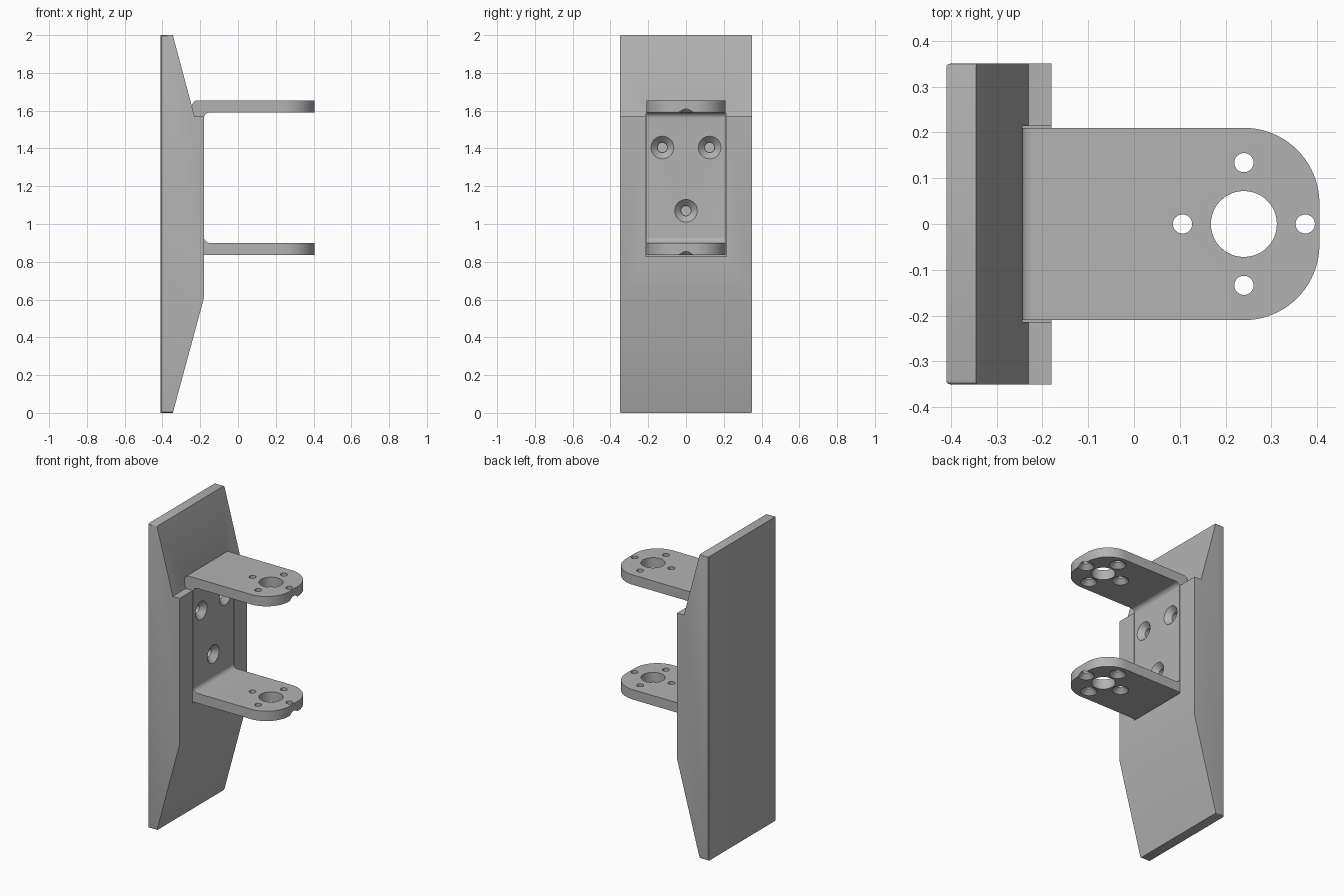
import bpy, bmesh, math
from mathutils import Vector

cube = bpy.data.objects.get("Cube")
if cube:
    bpy.data.objects.remove(cube, do_unlink=True)

grey = bpy.data.materials.new("plain grey")
grey.use_nodes = True
colour = (0.45, 0.45, 0.45, 1)
grey.diffuse_color = colour
grey.node_tree.nodes["Principled BSDF"].inputs["Base Color"].default_value = colour


def add_object(name, bm):
    bmesh.ops.recalc_face_normals(bm, faces=bm.faces)
    mesh = bpy.data.meshes.new(name)
    bm.to_mesh(mesh)
    bm.free()
    mesh.materials.append(grey)
    obj = bpy.data.objects.new(name, mesh)
    bpy.context.collection.objects.link(obj)
    return obj


def rounded(corners, steps=10):
    """Outline from (a, b, radius) corners, each filleted with its radius."""
    points = []
    for i, (a, b, r) in enumerate(corners):
        p = Vector((a, b))
        if r == 0:
            points.append(p)
            continue
        u = (Vector(corners[i - 1][:2]) - p).normalized() * r
        v = (Vector(corners[(i + 1) % len(corners)][:2]) - p).normalized() * r
        for k in range(steps + 1):
            t = math.pi / 2 * k / steps
            points.append(p + u * (1 - math.sin(t)) + v * (1 - math.cos(t)))
    return points


def prism(name, outline, low, high, axis):
    """Extrude an xz outline along y, or an xy outline along z."""
    bm = bmesh.new()
    place = (lambda a, b: (a, low, b)) if axis == "y" else (lambda a, b: (a, b, low))
    face = bm.faces.new([bm.verts.new(place(*p)) for p in outline])
    out = bmesh.ops.extrude_face_region(bm, geom=[face])
    shift = Vector((0, high - low, 0)) if axis == "y" else Vector((0, 0, high - low))
    moved = [g for g in out["geom"] if isinstance(g, bmesh.types.BMVert)]
    bmesh.ops.translate(bm, verts=moved, vec=shift)
    return add_object(name, bm)


def drill(start, direction, sections, sides=32):
    """Turned cutter from (distance, radius) sections along a direction."""
    bm = bmesh.new()
    turn = Vector(direction).to_track_quat("Z", "Y")
    rings = []
    for d, r in sections:
        ring = []
        for k in range(sides):
            t = math.tau * k / sides
            local = Vector((r * math.cos(t), r * math.sin(t), d))
            ring.append(bm.verts.new(Vector(start) + turn @ local))
        rings.append(ring)
    for low, high in zip(rings, rings[1:]):
        for k in range(sides):
            n = (k + 1) % sides
            bm.faces.new((low[k], low[n], high[n], high[k]))
    bm.faces.new(rings[0])
    bm.faces.new(rings[-1])
    return add_object("drill", bm)


def combine(obj, cutter, operation="DIFFERENCE"):
    """Apply a boolean and discard the helper."""
    mod = obj.modifiers.new("cut", "BOOLEAN")
    mod.operation, mod.solver, mod.object = operation, "EXACT", cutter
    bpy.context.view_layer.update()
    result = bpy.data.meshes.new_from_object(
        obj.evaluated_get(bpy.context.evaluated_depsgraph_get()))
    obj.modifiers.clear()
    obj.data = result
    bpy.data.objects.remove(cutter, do_unlink=True)


BACK, FACE, TIP = -0.243, -0.18, 0.405
LOW, HIGH, THICK = 0.835, 1.655, 0.065
HALF = 0.21

# Tapered mounting block, with softened short edges at both ends
block = prism("mounting_block", [(-0.41, 0), (-0.345, 0), (FACE, 0.61), (FACE, 1.57),
                                 (-0.23, 1.57), (-0.345, 2), (-0.41, 2)], -0.35, 0.35, "y")
bm = bmesh.new()
bm.from_mesh(block.data)
ends = [e for e in bm.edges if all(v.co.z in (0, 2) for v in e.verts)
        and abs(e.verts[0].co.y - e.verts[1].co.y) < 0.01]
bmesh.ops.bevel(bm, geom=ends, offset=0.008, segments=3, profile=0.5, affect="EDGES")
bm.to_mesh(block.data)
bm.free()

# Pocket that receives the bracket
pocket = prism("pocket", [(BACK, LOW - 0.008), (0, LOW - 0.008), (0, 1.7), (BACK, 1.7)],
               -HALF - 0.004, HALF + 0.004, "y")
combine(block, pocket)

# U-shaped bracket: side profile intersected with the rounded plan
side = rounded([(BACK, LOW, 0.03), (0.5, LOW, 0), (0.5, LOW + THICK, 0),
                (FACE, LOW + THICK, 0.03), (FACE, HIGH - THICK, 0.03),
                (0.5, HIGH - THICK, 0), (0.5, HIGH, 0), (BACK, HIGH, 0.03)])
bracket = prism("u_bracket", side, -0.3, 0.3, "y")
plan = rounded([(-0.4, -HALF, 0), (TIP, -HALF, 0.165), (TIP, HALF, 0.165), (-0.4, HALF, 0)], 20)
combine(bracket, prism("plan", plan, 0.5, 1.9, "z"), "INTERSECT")

# Countersunk screw holes through the back plate
for y, z in ((-0.125, 1.405), (0.125, 1.405), (0, 1.07)):
    sink = [(-0.01, 0.06), (0, 0.06), (0.033, 0.027), (0.1, 0.027)]
    combine(bracket, drill((FACE, y, z), (-1, 0, 0), sink))

# Bearing hole and four screw holes, sunk from below, in each arm
for base in (LOW, HIGH - THICK):
    combine(bracket, drill((0.24, 0, base), (0, 0, 1), [(-0.02, 0.072), (0.1, 0.072)], 48))
    for k in range(4):
        t = k * math.pi / 2
        spot = (0.24 + 0.134 * math.cos(t), 0.134 * math.sin(t), base)
        sink = [(-0.01, 0.05), (0, 0.05), (0.029, 0.021), (0.1, 0.021)]
        combine(bracket, drill(spot, (0, 0, 1), sink))

# Smooth the round surfaces, keep the edges crisp
for obj in (block, bracket):
    bpy.ops.object.select_all(action="DESELECT")
    obj.select_set(True)
    bpy.context.view_layer.objects.active = obj
    bpy.ops.object.shade_smooth_by_angle(angle=math.radians(25))
